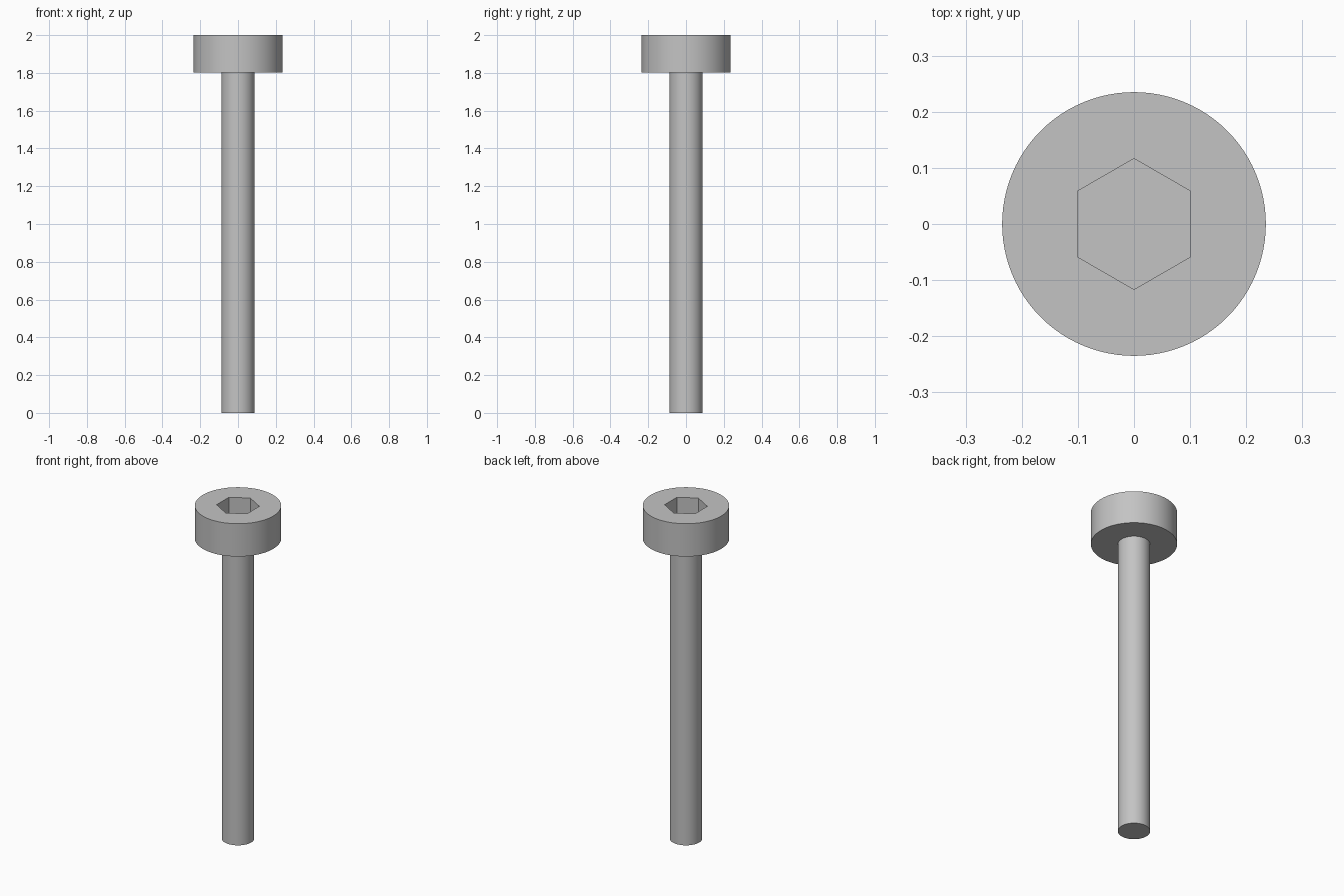
import bpy
import bmesh
import math

SEGMENTS = 96
HEAD_RADIUS, SHANK_RADIUS = 0.235, 0.088
HEAD_BOTTOM, TOP = 1.803, 2.0
SOCKET_APOTHEM, SOCKET_DEPTH = 0.101, 0.118

if "Cube" in bpy.data.objects:
    bpy.data.objects.remove(bpy.data.objects["Cube"], do_unlink=True)

# Single plain steel colour
steel = bpy.data.materials.new("grey_steel")
steel.use_nodes = True
colour = (0.55, 0.55, 0.55, 1)
steel.diffuse_color = colour
steel.node_tree.nodes["Principled BSDF"].inputs["Base Color"].default_value = colour


def round_radius(radius):
    return lambda angle: radius


def hex_radius(apothem):
    # Flats face +x and -x, corners point along y
    side = math.pi / 3
    return lambda angle: apothem / math.cos((angle + side / 2) % side - side / 2)


def ring_solid(name, rings):
    """Skin a stack of (radius rule, height) rings and cap both ends."""
    bm = bmesh.new()
    loops = []
    for radius, z in rings:
        loop = []
        for i in range(SEGMENTS):
            a = math.tau * i / SEGMENTS
            r = radius(a)
            loop.append(bm.verts.new((r * math.cos(a), r * math.sin(a), z)))
        loops.append(loop)
    for low, high in zip(loops, loops[1:]):
        for i in range(SEGMENTS):
            j = (i + 1) % SEGMENTS
            bm.faces.new((low[i], low[j], high[j], high[i]))
    bm.faces.new(loops[0][::-1])
    bm.faces.new(loops[-1])
    bmesh.ops.recalc_face_normals(bm, faces=bm.faces)
    mesh = bpy.data.meshes.new(name)
    bm.to_mesh(mesh)
    bm.free()
    mesh.materials.append(steel)
    obj = bpy.data.objects.new(name, mesh)
    bpy.context.collection.objects.link(obj)
    bpy.ops.object.select_all(action="DESELECT")
    obj.select_set(True)
    bpy.context.view_layer.objects.active = obj
    bpy.ops.object.shade_smooth_by_angle(angle=math.radians(30))
    return obj


# Plain cylindrical shank
shank = round_radius(SHANK_RADIUS)
ring_solid("shank", [(shank, 0), (shank, HEAD_BOTTOM)])

# Cylindrical head with a hexagonal socket sunk into its top
head = round_radius(HEAD_RADIUS)
socket = hex_radius(SOCKET_APOTHEM)
ring_solid("socket_head", [
    (head, HEAD_BOTTOM),
    (head, TOP),
    (socket, TOP),
    (socket, TOP - SOCKET_DEPTH),
])
